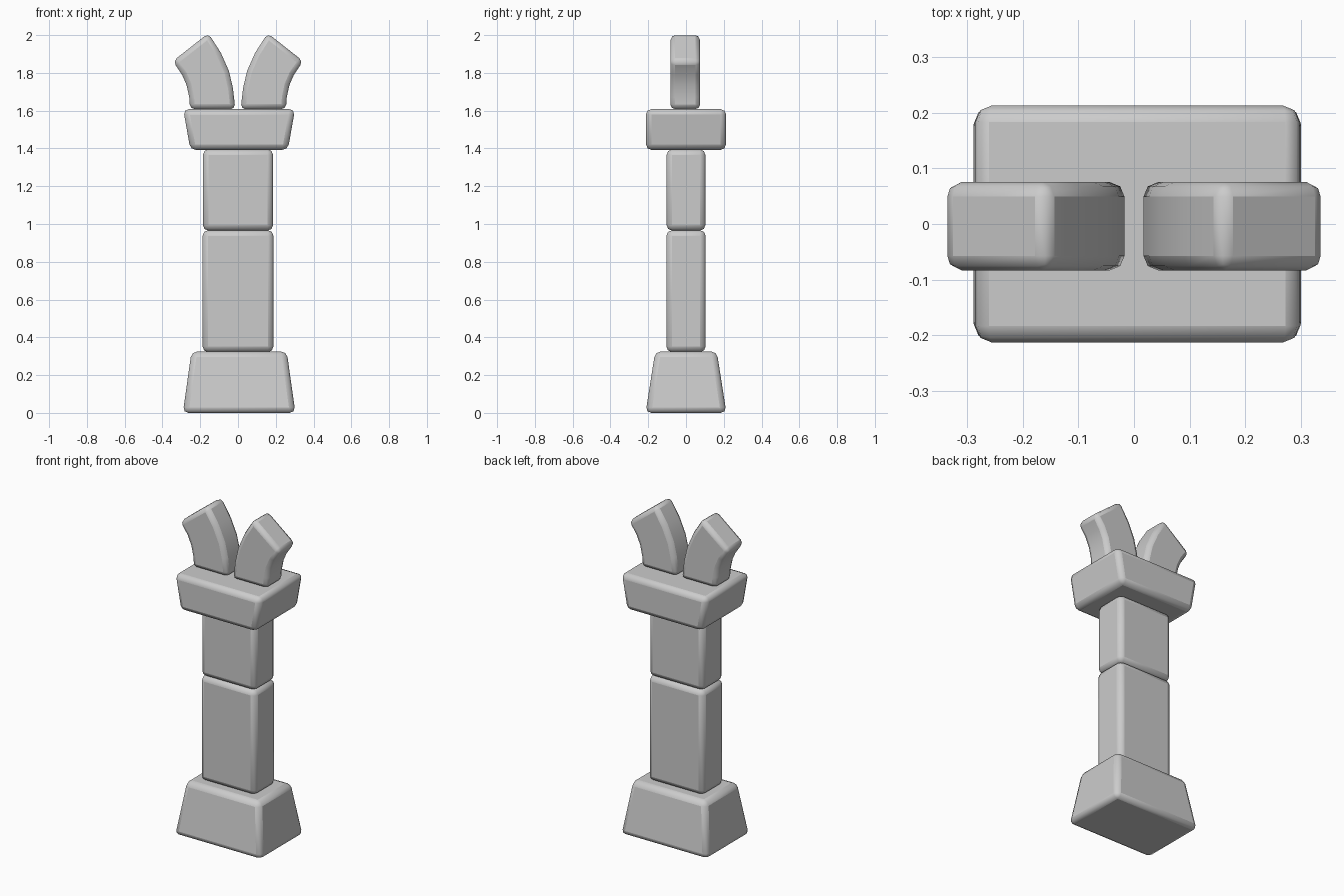
import bpy, bmesh, math

if "Cube" in bpy.data.objects:
    bpy.data.objects.remove(bpy.data.objects["Cube"])


def finish(name, bm, bevel):
    """Turn a bmesh into a rounded, smooth-shaded object."""
    bmesh.ops.recalc_face_normals(bm, faces=bm.faces)
    mesh = bpy.data.meshes.new(name)
    bm.to_mesh(mesh)
    bm.free()
    ob = bpy.data.objects.new(name, mesh)
    bpy.context.collection.objects.link(ob)
    mod = ob.modifiers.new("Bevel", 'BEVEL')
    mod.width = bevel
    mod.segments = 2
    mod.limit_method = 'ANGLE'
    mod.angle_limit = math.radians(35)
    bpy.ops.object.select_all(action='DESELECT')
    ob.select_set(True)
    bpy.context.view_layer.objects.active = ob
    bpy.ops.object.shade_smooth_by_angle(angle=math.radians(50))
    return ob


def tapered_block(name, z0, z1, bottom, top, cx=0.0, bevel=0.03):
    """Block with different half sizes (x, y) at bottom and top."""
    bm = bmesh.new()
    bmesh.ops.create_cube(bm, size=2)
    for v in bm.verts:
        hx, hy = top if v.co.z > 0 else bottom
        v.co = (cx + v.co.x * hx, v.co.y * hy, z1 if v.co.z > 0 else z0)
    return finish(name, bm, bevel)


def horn(name, side):
    """Outward-curving horn: strip of quads extruded in depth."""
    inner = [(0.014, 1.608), (0.027, 1.72), (0.048, 1.81), (0.09, 1.905), (0.157, 2.01)]
    outer = [(0.254, 1.608), (0.258, 1.67), (0.272, 1.735), (0.296, 1.79), (0.345, 1.862)]
    y0, y1 = -0.083, 0.075
    bm = bmesh.new()
    rings = []
    for a, b in zip(inner, outer):
        corners = [(a, y0), (b, y0), (b, y1), (a, y1)]
        rings.append([bm.verts.new((side * p[0], y, p[1])) for p, y in corners])
    for lo, hi in zip(rings, rings[1:]):
        for i in range(4):
            j = (i + 1) % 4
            bm.faces.new((lo[i], lo[j], hi[j], hi[i]))
    bm.faces.new(rings[0])
    bm.faces.new(rings[-1])
    return finish(name, bm, 0.026)


# Foot and stacked shaft
tapered_block("base", 0.0, 0.325, (0.298, 0.214), (0.252, 0.163), cx=0.006)
tapered_block("lower_shaft", 0.322, 0.967, (0.188, 0.104), (0.188, 0.104))
tapered_block("upper_shaft", 0.965, 1.395, (0.186, 0.103), (0.186, 0.103))

# Flared capital
tapered_block("capital", 1.392, 1.608, (0.258, 0.212), (0.296, 0.213), cx=0.006)

# Pair of curved horns
horn("horn_right", 1)
horn("horn_left", -1)
